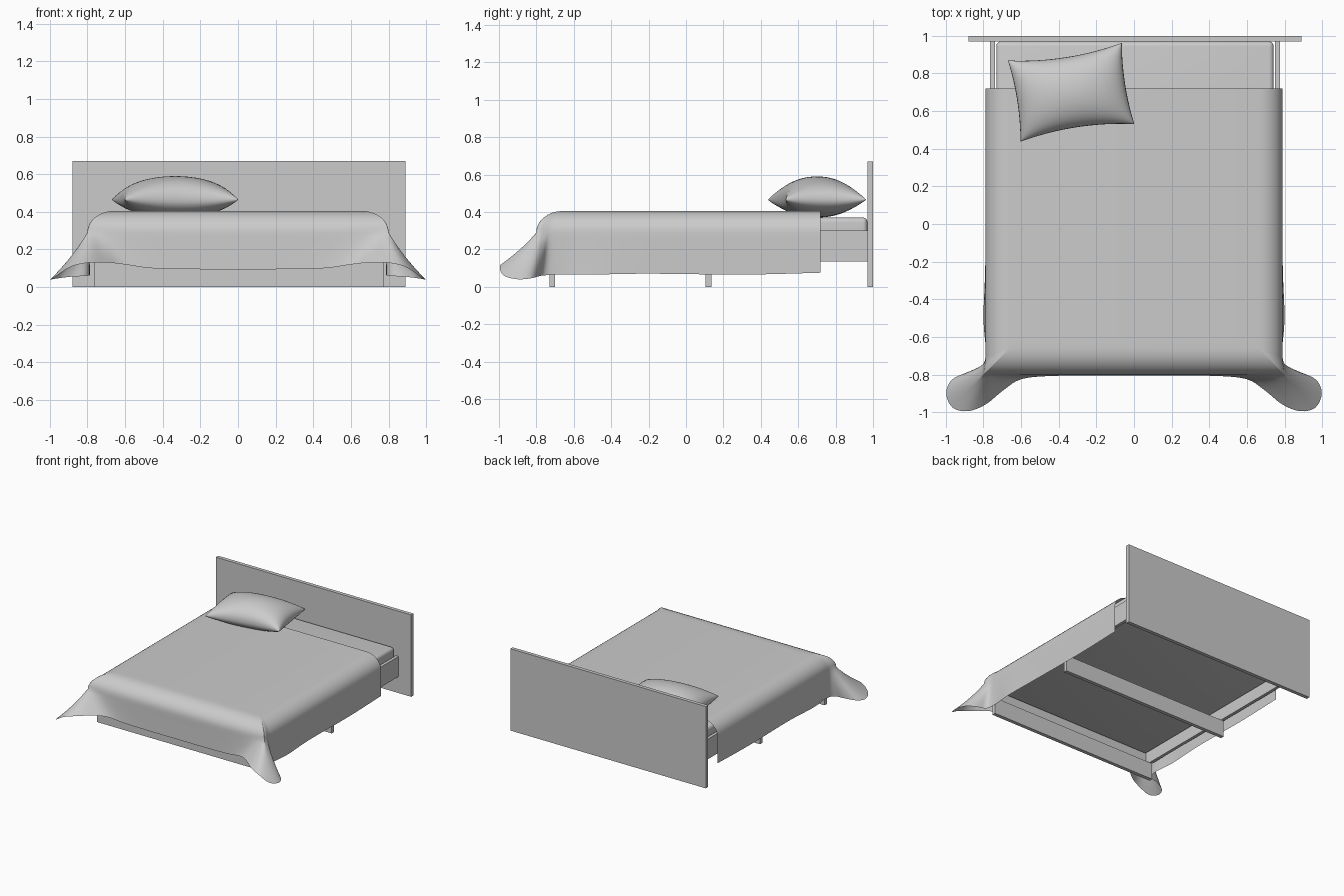
import bpy, bmesh, math
from mathutils import Vector, Matrix

if "Cube" in bpy.data.objects:
    bpy.data.objects.remove(bpy.data.objects["Cube"])

CX = 0.005  # slight sideways offset of the frame


def finish(name, bm, angle=None):
    me = bpy.data.meshes.new(name)
    bm.to_mesh(me)
    bm.free()
    ob = bpy.data.objects.new(name, me)
    bpy.context.collection.objects.link(ob)
    if angle:
        bpy.ops.object.select_all(action='DESELECT')
        bpy.context.view_layer.objects.active = ob
        ob.select_set(True)
        bpy.ops.object.shade_smooth_by_angle(angle=math.radians(angle))
    return ob


def box(name, x0, x1, y0, y1, z0, z1, bevel=0):
    bm = bmesh.new()
    size = Matrix.Diagonal((x1 - x0, y1 - y0, z1 - z0, 1))
    mid = Matrix.Translation(((x0 + x1) / 2 + CX, (y0 + y1) / 2, (z0 + z1) / 2))
    bmesh.ops.create_cube(bm, size=1, matrix=mid @ size)
    if bevel:
        bmesh.ops.bevel(bm, geom=bm.edges[:], offset=bevel, segments=4,
                        profile=0.5, affect='EDGES')
    return finish(name, bm, 40 if bevel else None)


# Frame, cross bars, mattress
box("headboard", -.885, .885, .97, 1.0, 0, .67)
box("left_rail", -.77, -.745, -.765, .97, .135, .30)
box("right_rail", .745, .77, -.765, .97, .135, .30)
box("foot_rail", -.745, .745, -.765, -.74, .135, .30)
box("front_bar", -.77, .77, -.73, -.70, 0, .135)
box("middle_bar", -.77, .77, .105, .135, 0, .135)
box("mattress", -.737, .737, -.737, .97, .215, .37, .025)


# Blanket: (hem x, y, z, shoulder x, y) along the left half of its edge
EDGE = [
    (-.79, .72, .075, -.79, .72), (-.79, .3, .065, -.79, .3),
    (-.79, -.2, .07, -.79, -.2), (-.80, -.5, .065, -.79, -.5),
    (-.787, -.68, .065, -.79, -.66), (-.805, -.765, .06, -.79, -.72),
    (-.89, -.79, .055, -.795, -.75), (-.97, -.83, .045, -.80, -.775),
    (-.998, -.90, .04, -.80, -.79), (-.965, -.975, .06, -.80, -.80),
    (-.885, -.995, .11, -.79, -.80), (-.79, -.96, .13, -.775, -.80),
    (-.69, -.88, .13, -.74, -.80), (-.60, -.825, .12, -.66, -.80),
    (-.45, -.808, .10, -.5, -.80), (-.2, -.805, .095, -.2, -.80),
    (0, -.805, .095, 0, -.80)]


def catmull(pts, steps):
    pts = [Vector(p) for p in pts]
    out = []
    for i in range(len(pts) - 1):
        a, b, c = pts[max(i - 1, 0)], pts[i], pts[i + 1]
        d = pts[min(i + 2, len(pts) - 1)]
        for k in range(steps):
            t = k / steps
            out.append(.5 * (2 * b + (c - a) * t + (2 * a - 5 * b + 4 * c - d) * t * t
                             + (3 * b - a - 3 * c + d) * t ** 3))
    return out + [pts[-1]]


full = EDGE + [(-h[0], h[1], h[2], -h[3], h[4]) for h in reversed(EDGE[:-1])]
bm = bmesh.new()
TOP, SH, INNER = .405, .29, .66
columns = []
for p in catmull(full, 4):
    hem, sh = Vector(p[:3]), Vector((p[3], p[4], SH))
    ax, ay = max(-INNER, min(INNER, sh.x)), max(-INNER, sh.y)
    col = []
    for k in range(9):  # rounded shoulder
        a = math.pi / 2 * k / 8
        s = math.sin(a)
        col.append((ax + (sh.x - ax) * s, ay + (sh.y - ay) * s,
                    SH + (TOP - SH) * math.cos(a)))
    for k in range(1, 9):  # hanging part, flaring towards the hem
        t = k / 8
        f = .75 * t + .25 * t * t
        q = sh.lerp(hem, f)
        q.z = SH + (hem.z - SH) * t
        col.append(q)
    columns.append([bm.verts.new(c) for c in col])
for c0, c1 in zip(columns, columns[1:]):
    for k in range(len(c0) - 1):
        bm.faces.new((c0[k], c0[k + 1], c1[k + 1], c1[k]))
bm.faces.new([c[0] for c in columns])  # flat top
bmesh.ops.remove_doubles(bm, verts=bm.verts[:], dist=1e-4)
bmesh.ops.recalc_face_normals(bm, faces=bm.faces[:])
if max(bm.faces, key=lambda f: f.calc_area()).normal.z < 0:
    bmesh.ops.reverse_faces(bm, faces=bm.faces[:])
finish("blanket", bm, 60)

# Pillow: two puffed grids joined along a pinched seam
bm = bmesh.new()
N = 24
for side, height in ((1, .125), (-1, .095)):
    grid = []
    for i in range(N + 1):
        u = math.sin(math.pi * (i / N - .5))
        row = []
        for j in range(N + 1):
            v = math.sin(math.pi * (j / N - .5))
            puff = max(0, (1 - u * u) * (1 - v * v)) ** .45
            x = .306 * u - .016 * u * (1 - v * v)
            y = .218 * v - .03 * v * (1 - u * u)
            row.append(bm.verts.new((x, y, side * height * puff)))
        grid.append(row)
    for i in range(N):
        for j in range(N):
            f = [grid[i][j], grid[i + 1][j], grid[i + 1][j + 1], grid[i][j + 1]]
            bm.faces.new(f if side > 0 else f[::-1])
bmesh.ops.remove_doubles(bm, verts=bm.verts[:], dist=1e-5)
pillow = finish("pillow", bm, 70)
pillow.location = (-.334, .70, .465)
pillow.rotation_euler = (0, 0, math.radians(8.8))
